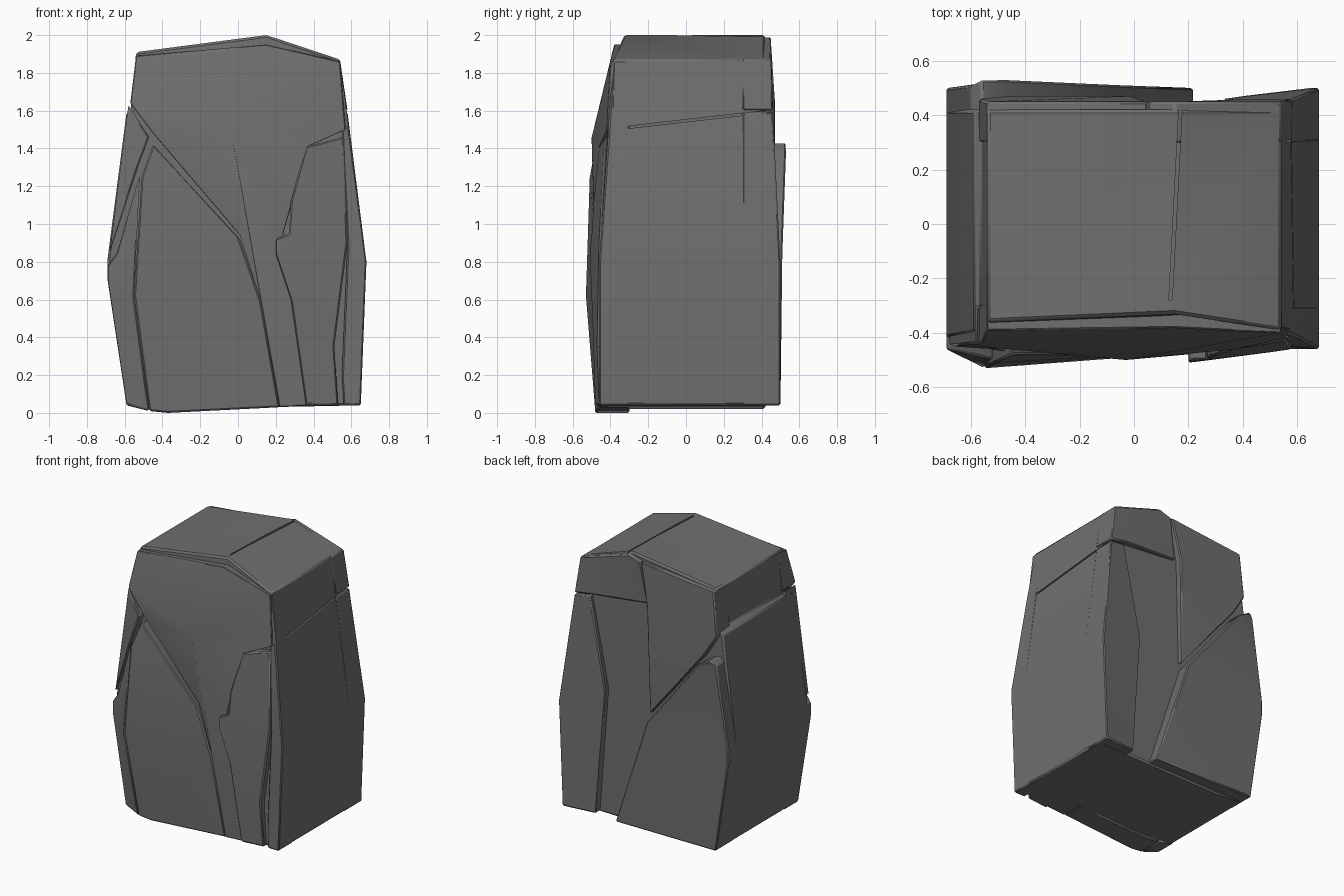
import bpy
import bmesh
from math import radians
from mathutils import Vector

default_cube = bpy.data.objects.get("Cube")
if default_cube:
    bpy.data.objects.remove(default_cube, do_unlink=True)

# Single grey stone material
stone = bpy.data.materials.new("grey_stone")
stone.use_nodes = True
grey = (0.16, 0.16, 0.16, 1)
stone.diffuse_color = grey
shader = next(n for n in stone.node_tree.nodes if n.type == "BSDF_PRINCIPLED")
shader.inputs["Base Color"].default_value = grey
shader.inputs["Roughness"].default_value = 0.9


def finish(obj):
    """Select one object, assign the stone and shade it with sharp edges."""
    obj.data.materials.append(stone)
    bpy.ops.object.select_all(action="DESELECT")
    obj.select_set(True)
    bpy.context.view_layer.objects.active = obj
    bpy.ops.object.shade_smooth_by_angle(angle=radians(28))


def slab(name, outline, inner, side=1, peak=None, bevel=0.008):
    """Stone slab: outline points are (x, z, depth) in hundredths of a unit,
    side is -1 for the front and 1 for the back, inner is the hidden depth.
    A peak point turns the outer face into a fan."""
    bm = bmesh.new()

    def vertex(x, z, depth):
        return bm.verts.new(Vector((x, side * depth, z)) / 100)

    outer = [vertex(*point) for point in outline]
    buried = [vertex(x, z, inner) for x, z, depth in outline]
    count = len(outline)
    for i in range(count):
        j = (i + 1) % count
        bm.faces.new((outer[i], outer[j], buried[j], buried[i]))
    bm.faces.new(list(reversed(buried)))
    if peak:
        tip = vertex(*peak)
        for i in range(count):
            bm.faces.new((outer[i], outer[(i + 1) % count], tip))
    else:
        bm.faces.new(outer)
    bmesh.ops.recalc_face_normals(bm, faces=bm.faces)
    bmesh.ops.triangulate(bm, faces=[f for f in bm.faces if len(f.verts) > 4])
    mesh = bpy.data.meshes.new(name)
    bm.to_mesh(mesh)
    bm.free()
    obj = bpy.data.objects.new(name, mesh)
    bpy.context.collection.objects.link(obj)
    chamfer = obj.modifiers.new("worn_edges", "BEVEL")
    chamfer.width = bevel
    chamfer.segments = 1
    chamfer.limit_method = "ANGLE"
    chamfer.angle_limit = radians(35)
    finish(obj)
    return obj


def crack(target, name, location, size, rotation):
    """Cut a thin box-shaped fissure into the target."""
    bpy.ops.mesh.primitive_cube_add(size=1, location=location, rotation=rotation)
    cutter = bpy.context.object
    cutter.name = name
    cutter.scale = size
    cutter.hide_render = True
    cut = target.modifiers.new(name, "BOOLEAN")
    cut.operation = "DIFFERENCE"
    cut.solver = "EXACT"
    cut.object = cutter
    bpy.context.view_layer.objects.active = target
    for modifier in list(target.modifiers):
        bpy.ops.object.modifier_apply(modifier=modifier.name)
    bpy.data.objects.remove(cutter, do_unlink=True)


# Main boulder: front silhouette with a shoulder on one side
core = slab("boulder_core", [
    (-59, 4, 43), (-37, 2, 43), (65, 4, 43), (68, 80, 42), (54, 187, 39),
    (15, 200, 33), (-54, 191, 36), (-56, 161, 40), (-59, 159, 40),
    (-69, 82, 42), (-69, 70, 42)], -42, side=-1, bevel=0.012)
crack(core, "side_crack", (0.58, 0.03, 1.55), (0.08, 1.2, 0.012),
      (radians(6.5), 0, 0))
crack(core, "top_crack", (0.155, 0.12, 1.99), (0.012, 0.8, 0.05),
      (0, 0, radians(-3)))

# Front: large lower slab and the narrow facet wrapping its outer edge
slab("front_lower_slab", [
    (-47, 1, 48), (-37, 0, 48), (22, 3, 46), (12, 60, 48), (1, 92, 48),
    (-45, 142, 48), (-51, 125, 51), (-55, 62, 53)], 30, side=-1)
slab("front_edge_facet", [
    (-59, 4, 45), (-47, 1, 48), (-55, 62, 53), (-52, 126, 50),
    (-64, 85, 47), (-69, 78, 46), (-69, 70, 46)], 30, side=-1)
slab("front_edge_shard", [
    (-68, 85, 45), (-53, 130, 46), (-47, 146, 47), (-58, 163, 44)], 30, side=-1)

# Front: bulging upper face that runs down into the middle
slab("front_upper_bulge", [
    (-54, 189, 39), (-57, 164, 45), (-45, 148, 46), (1, 94, 46),
    (12, 60, 47), (22, 3, 46), (38, 4, 46), (30, 60, 47), (24, 95, 47),
    (37, 141, 46), (57, 150, 42), (54, 186, 40), (15, 195, 38)],
    30, side=-1, peak=(-3, 146, 50), bevel=0.015)

# Front: raised ridge and the corner column beside it
slab("front_ridge", [
    (36, 141, 46), (28, 112, 49), (27, 95, 50), (20, 92, 50), (20, 84, 51),
    (28, 60, 50), (36, 4, 48), (53, 4, 46), (51, 35, 47), (58, 90, 46),
    (56, 146, 43)], 30, side=-1)
slab("front_corner_column", [
    (54, 183, 39), (55, 146, 42), (58, 90, 45), (55, 20, 45), (56, 4, 46),
    (65, 4, 46), (68, 80, 46), (59, 150, 41)], 30, side=-1)

# Back: slabs around a tall recess
slab("back_lower_slab", [
    (-59, 4, 50), (22, 4, 50), (-4, 84, 51), (-47, 138, 53), (-56, 143, 53),
    (-60, 140, 51), (-69, 82, 50), (-69, 70, 50)], 30)
slab("back_upper_slab", [
    (-54, 190, 45), (5, 196, 45), (-1, 166, 47), (-3, 88, 46),
    (-47, 142, 47), (-57, 158, 46)], 30)
slab("back_top_cap", [
    (6, 196, 45), (15, 199, 45), (54, 187, 45), (58, 160, 46),
    (46, 162, 46), (1, 166, 43)], 30)
slab("back_corner_column", [
    (46, 161, 45), (33, 95, 46), (40, 4, 47), (65, 4, 50), (68, 80, 50),
    (58, 159, 46)], 30)
